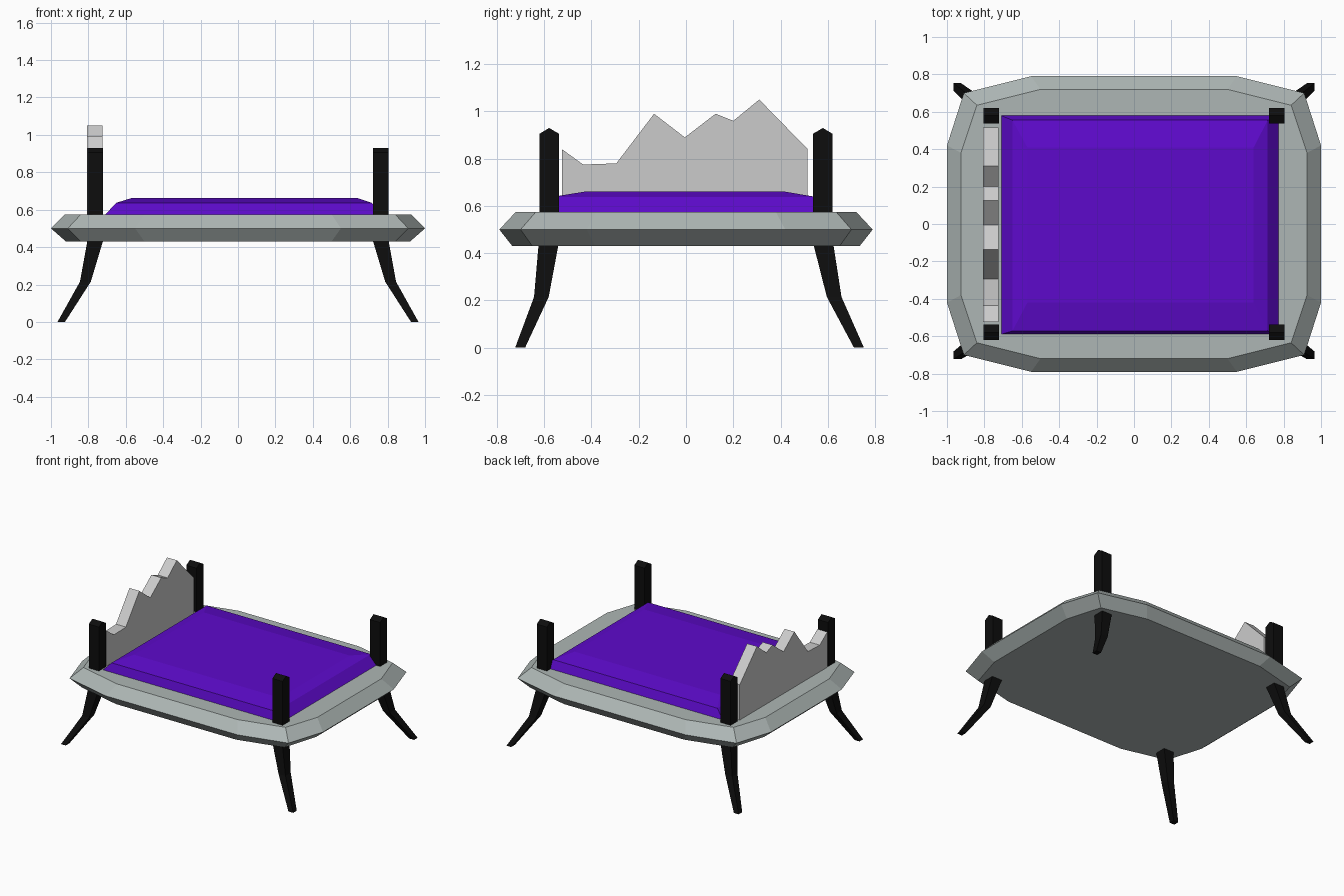
import bpy

if "Cube" in bpy.data.objects:
    bpy.data.objects.remove(bpy.data.objects["Cube"])


def material(name, color):
    m = bpy.data.materials.new(name)
    m.diffuse_color = (*color, 1)
    m.use_nodes = True
    m.node_tree.nodes["Principled BSDF"].inputs["Base Color"].default_value = m.diffuse_color
    return m


black = material("black", (0.004, 0.004, 0.004))
purple = material("purple", (0.11, 0.003, 0.6))
stone = material("stone grey", (0.42, 0.47, 0.46))
pale = material("pale grey", (0.75, 0.77, 0.74))


def loft(name, rings, mat):
    """Skin a stack of equal-length rings and cap both ends."""
    n = len(rings[0])
    verts = [p for ring in rings for p in ring]
    faces = [tuple(range(n))[::-1], tuple(range(len(verts) - n, len(verts)))]
    for r in range(len(rings) - 1):
        a, b = r * n, (r + 1) * n
        for i in range(n):
            j = (i + 1) % n
            faces.append((a + i, a + j, b + j, b + i))
    mesh = bpy.data.meshes.new(name)
    mesh.from_pydata(verts, [], faces)
    mesh.update()
    mesh.materials.append(mat)
    ob = bpy.data.objects.new(name, mesh)
    bpy.context.collection.objects.link(ob)
    return ob


def rect(x0, x1, y0, y1, z):
    return [(x0, y0, z), (x1, y0, z), (x1, y1, z), (x0, y1, z)]


def outline(quarter, z):
    """Mirror a quarter outline into a full counter-clockwise ring."""
    half = quarter + [(-x, y) for x, y in reversed(quarter)]
    return [(x, y, z) for x, y in half + [(-x, -y) for x, y in half]]


# Bed base: twelve-sided slab with a pointed rim
inner = [(0.925, 0.38), (0.84, 0.635), (0.50, 0.72)]
outer = [(1.0, 0.42), (0.91, 0.70), (0.55, 0.79)]
lower = [(0.92, 0.385), (0.84, 0.65), (0.50, 0.735)]
loft("bed_base", [outline(lower, 0.43), outline(outer, 0.50), outline(inner, 0.575)], stone)

# Mattress with sloped sides and a slight crown
loft("mattress", [rect(-0.712, 0.775, -0.59, 0.58, 0.572),
                  rect(-0.65, 0.715, -0.572, 0.555, 0.637),
                  rect(-0.57, 0.64, -0.42, 0.41, 0.662)], purple)

# Headboard with a jagged top edge
profile = [(-0.525, 0.57), (0.515, 0.57), (0.515, 0.84), (0.31, 1.05), (0.20, 0.96),
           (0.125, 0.99), (-0.005, 0.89), (-0.135, 0.99), (-0.295, 0.78),
           (-0.435, 0.775), (-0.525, 0.84)]
loft("headboard", [[(x, y, z) for y, z in profile] for x in (-0.807, -0.725)], pale)

# Corner posts with ridged tops, and splayed two-part legs below them
for sy, side in ((-1, "front"), (1, "back")):
    for sx, end in ((-1, "left"), (1, "right")):
        cx, cy = sx * 0.763, sy * 0.579
        section = [(-0.042, 0.57), (0.042, 0.57), (0.042, 0.905), (0, 0.93), (-0.042, 0.905)]
        loft(f"{side}_{end}_post",
             [[(cx + dx, cy + y, z) for y, z in section] for dx in (-0.042, 0.042)], black)

        shift = 0.0 if sy < 0 else 0.03
        rings = []
        for lx, ly, hx, hy, z in ((0.945, 0.702 + shift, 0.02, 0.021, 0.0),
                                  (0.816, 0.612 + shift / 2, 0.029, 0.031, 0.215),
                                  (0.763, 0.582, 0.042, 0.042, 0.435)):
            x, y = sx * lx, sy * ly
            rings.append(rect(x - hx, x + hx, y - hy, y + hy, z))
        loft(f"{side}_{end}_leg", rings, black)
